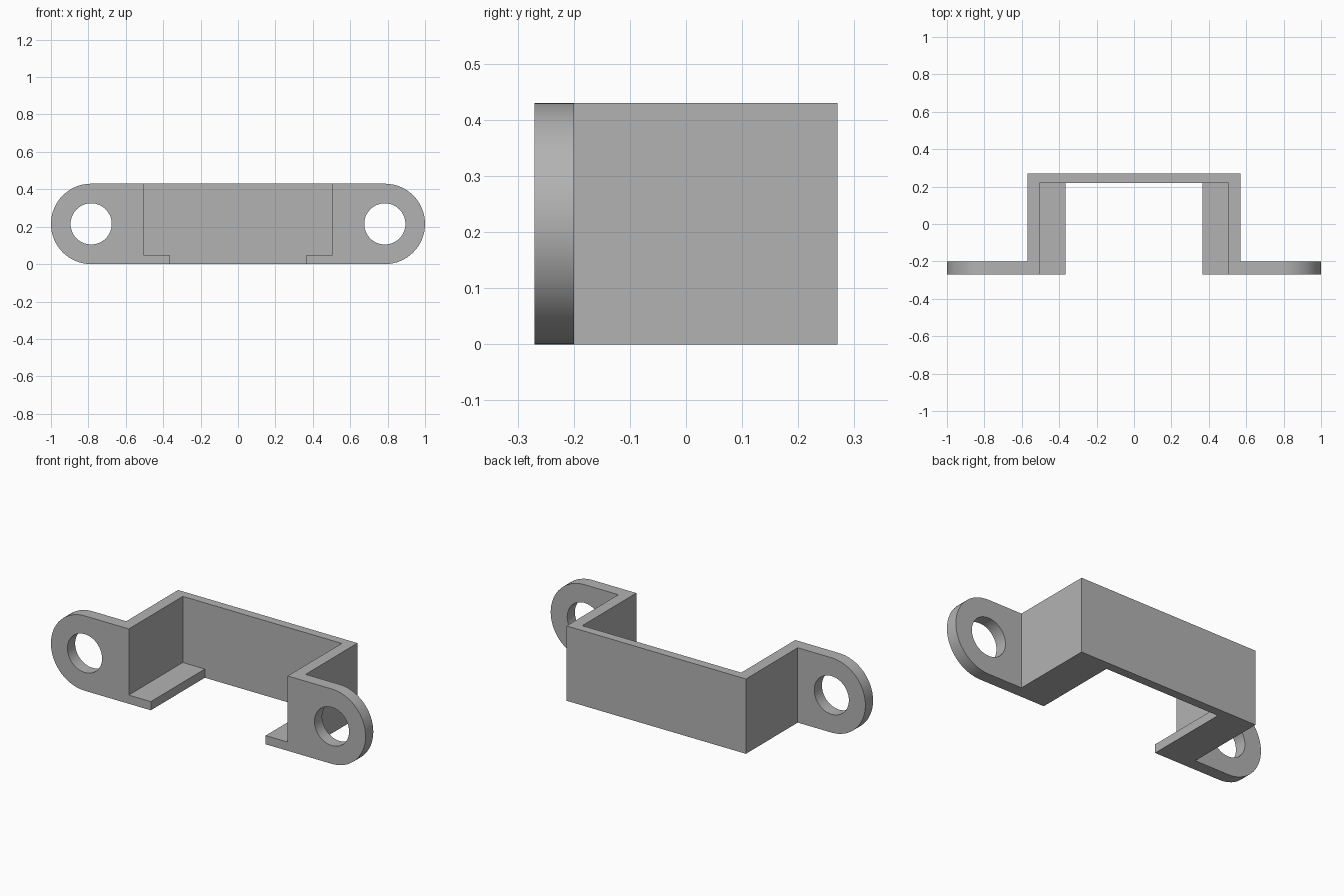
import bpy, bmesh
from math import sin, cos, tau

cube = bpy.data.objects.get("Cube")
if cube:
    bpy.data.objects.remove(cube)

HEIGHT, FRONT, BACK = 0.43, -0.27, 0.27
OUTER, INNER, LIP = 0.57, 0.505, 0.365
EAR_BACK, BACK_INNER, LEDGE_TOP = -0.2, 0.22, 0.05
R, HOLE, SEGMENTS = HEIGHT / 2, 0.11, 64

grey = bpy.data.materials.new("plain grey")
grey.use_nodes = True
grey.diffuse_color = (0.45, 0.45, 0.45, 1)
grey.node_tree.nodes["Principled BSDF"].inputs["Base Color"].default_value = grey.diffuse_color


def finish(name, bm):
    bmesh.ops.recalc_face_normals(bm, faces=bm.faces)
    mesh = bpy.data.meshes.new(name)
    bm.to_mesh(mesh)
    bm.free()
    mesh.materials.append(grey)
    obj = bpy.data.objects.new(name, mesh)
    bpy.context.collection.objects.link(obj)
    return obj


def prism(name, outline, top):
    """Extrude a plan outline from the ground up to a height."""
    bm = bmesh.new()
    face = bm.faces.new([bm.verts.new((x, y, 0)) for x, y in outline])
    up = bmesh.ops.extrude_face_region(bm, geom=[face], use_keep_orig=True)["geom"]
    verts = [v for v in up if isinstance(v, bmesh.types.BMVert)]
    bmesh.ops.translate(bm, vec=(0, 0, top), verts=verts)
    return finish(name, bm)


def ear(name, side):
    """Plate square on the wall side, round on the outside, with a bolt hole."""
    bm = bmesh.new()
    rings = []
    for i in range(SEGMENTS):
        c, s = cos(tau * i / SEGMENTS), sin(tau * i / SEGMENTS)
        reach = R if c >= 0 else R / max(abs(c), abs(s))
        rings.append([bm.verts.new((side * (OUTER + R + r * c), y, R + r * s))
                      for r, y in ((reach, FRONT), (reach, EAR_BACK),
                                   (HOLE, EAR_BACK), (HOLE, FRONT))])
    for i, a in enumerate(rings):
        b = rings[(i + 1) % SEGMENTS]
        for k in range(4):
            n = (k + 1) % 4
            bm.faces.new((a[k], a[n], b[n], b[k]))
    obj = finish(name, bm)
    bpy.ops.object.select_all(action='DESELECT')
    obj.select_set(True)
    bpy.context.view_layer.objects.active = obj
    bpy.ops.object.shade_smooth_by_angle()


# U-shaped wall
half = [(OUTER, BACK), (OUTER, FRONT), (INNER, FRONT), (INNER, BACK_INNER)]
prism("saddle_wall", half + [(-x, y) for x, y in reversed(half)], HEIGHT)

# Mounting ears and bottom ledges
for label, side in (("left", 1), ("right", -1)):
    ear(label + "_ear", side)
    prism(label + "_ledge", [(side * x, y) for x, y in (
        (LIP, FRONT), (INNER, FRONT), (INNER, BACK_INNER), (LIP, BACK_INNER))], LEDGE_TOP)
